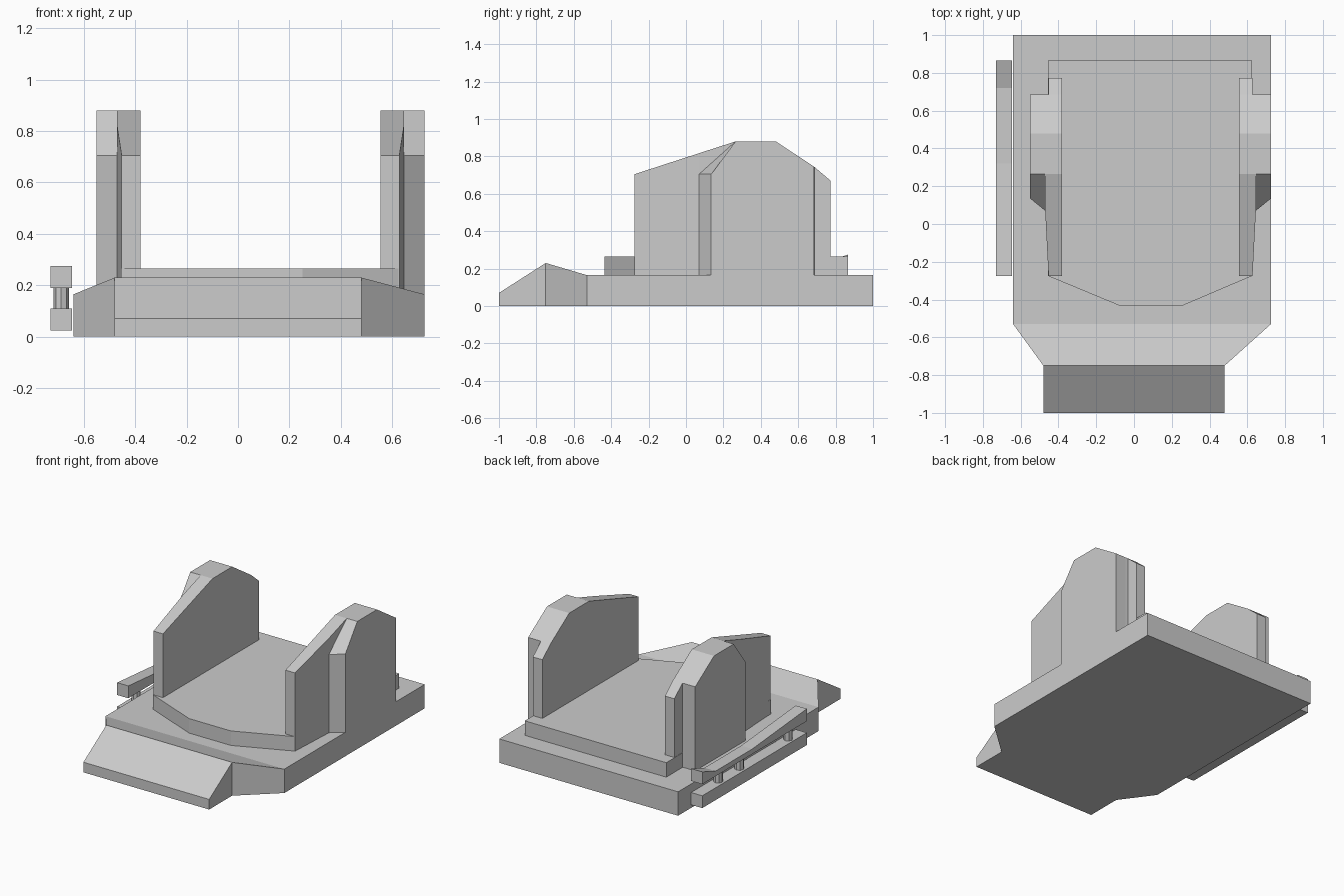
import bpy
import bmesh

old = bpy.data.objects.get("Cube")
if old:
    bpy.data.objects.remove(old, do_unlink=True)

grey = bpy.data.materials.new("plain_grey")
grey.use_nodes = True
colour = (0.6, 0.6, 0.6, 1)
grey.diffuse_color = colour
grey.node_tree.nodes["Principled BSDF"].inputs["Base Color"].default_value = colour


def finish(name, bm):
    bmesh.ops.recalc_face_normals(bm, faces=bm.faces)
    mesh = bpy.data.meshes.new(name)
    bm.to_mesh(mesh)
    bm.free()
    mesh.materials.append(grey)
    obj = bpy.data.objects.new(name, mesh)
    bpy.context.collection.objects.link(obj)
    return obj


def loft(name, sections, bottom, centre=0, side=1):
    """Skin four-cornered sections (y, x0, x1, top[, y at x1]) along y."""
    bm = bmesh.new()
    rings = []
    for y0, x0, x1, top, *skew in sections:
        y1 = skew[0] if skew else y0
        corners = [(x0, y0, bottom), (x1, y1, bottom), (x1, y1, top), (x0, y0, top)]
        rings.append([bm.verts.new((centre + side * x, y, z)) for x, y, z in corners])
    for a, b in zip(rings, rings[1:]):
        for i in range(4):
            j = (i + 1) % 4
            bm.faces.new((a[i], a[j], b[j], b[i]))
    bm.faces.new(rings[0])
    bm.faces.new(rings[-1])
    return finish(name, bm)


# Base slab with a tapered nose and a sloping front ramp
BASE_TOP = 0.165
LEFT, RIGHT = 0.725, -0.64
loft("base", [
    (-1, -0.48, 0.48, 0.07),
    (-0.75, -0.48, 0.48, 0.23),
    (-0.53, RIGHT, LEFT, BASE_TOP),
    (1, RIGHT, LEFT, BASE_TOP),
], 0)

# Raised deck with an angled front edge
DECK_TOP = 0.265
loft("deck", [
    (-0.435, -0.07, 0.25, DECK_TOP),
    (-0.275, -0.455, 0.625, DECK_TOP),
    (0.865, -0.455, 0.625, DECK_TOP),
], BASE_TOP - 0.02)

# Pair of side walls, each an inner plate with a thicker outer buttress
CENTRE = 0.0875
INNER, SKIN, OUTER = 0.4675, 0.5575, 0.6375
for word, side in (("left", 1), ("right", -1)):
    loft(word + "_wall", [
        (-0.275, INNER, 0.54, 0.705),
        (0.07, INNER, SKIN, 0.817),
        (0.265, INNER, SKIN, 0.88),
        (0.48, INNER, SKIN, 0.88),
        (0.685, INNER, SKIN, 0.745),
        (0.686, INNER, 0.54, 0.744),
        (0.773, INNER, 0.54, 0.67),
    ], BASE_TOP, CENTRE, side)
    loft(word + "_buttress", [
        (0.07, SKIN, OUTER, 0.705, 0.135),
        (0.265, SKIN, OUTER, 0.88),
        (0.48, SKIN, OUTER, 0.88),
        (0.685, SKIN, OUTER, 0.745),
    ], BASE_TOP, CENTRE, side)

# Side rail: straight lower bar, dipped upper bar, short posts between
R0, R1 = -0.73, -0.645
loft("lower_rail", [(-0.275, R0, R1, 0.11), (0.865, R0, R1, 0.11)], 0.025)
loft("upper_rail", [
    (-0.275, R0, R1, 0.275),
    (0.32, R0, R1, 0.225),
    (0.72, R0, R1, 0.225),
    (0.865, R0, R1, 0.275),
], 0.19)
for n, y in enumerate((-0.13, 0.4, 0.63)):
    bm = bmesh.new()
    bmesh.ops.create_cone(bm, cap_ends=True, segments=8, radius1=0.03, radius2=0.03, depth=0.1)
    post = finish("rail_post_%d" % (n + 1), bm)
    post.location = ((R0 + R1) / 2, y, 0.15)
